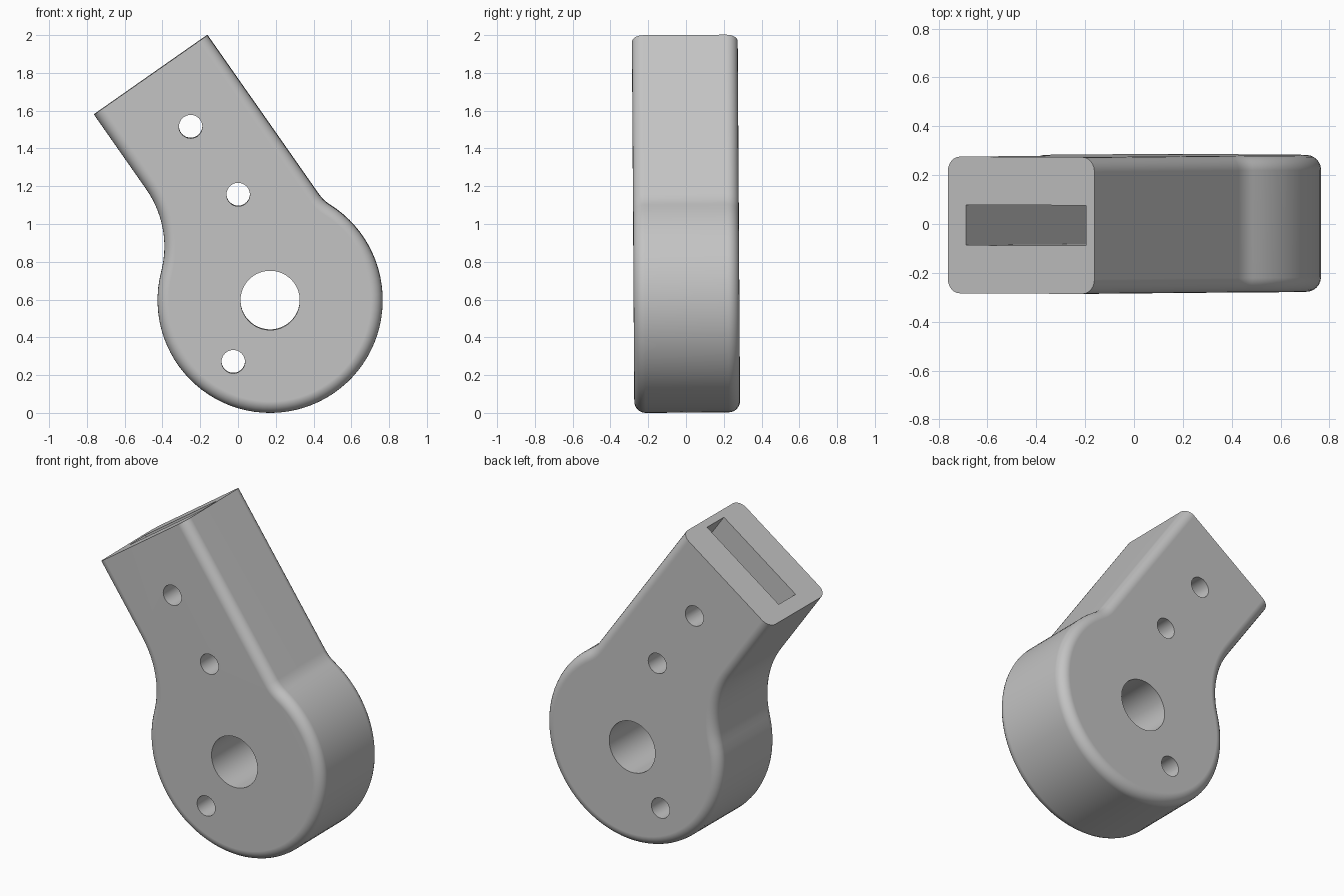
import bpy, bmesh
from math import pi, sin, cos, atan2, hypot, sqrt, radians
from mathutils import Matrix, Vector

if "Cube" in bpy.data.objects:
    bpy.data.objects.remove(bpy.data.objects["Cube"], do_unlink=True)

# Dimensions, with the pivot at the origin and the arm along local z
DISC = 0.596
LEFT, RIGHT = -0.2, 0.533
END = 1.34
HALF = 0.28
ROUND = 0.06

grey = bpy.data.materials.new("plain grey")
grey.use_nodes = True
grey.diffuse_color = (0.55, 0.55, 0.55, 1)
grey.node_tree.nodes["Principled BSDF"].inputs["Base Color"].default_value = grey.diffuse_color


def make_object(name, bm):
    bmesh.ops.recalc_face_normals(bm, faces=bm.faces)
    mesh = bpy.data.meshes.new(name)
    bm.to_mesh(mesh)
    bm.free()
    mesh.materials.append(grey)
    obj = bpy.data.objects.new(name, mesh)
    bpy.context.collection.objects.link(obj)
    return obj


def arc(cx, cz, r, a, b, n):
    return [(cx + r * cos(a + (b - a) * i / n), cz + r * sin(a + (b - a) * i / n))
            for i in range(n + 1)]


def fillet_centre(line, side, r):
    x = line + side * r
    return x, sqrt((DISC + r) ** 2 - x * x)


# Outline: straight arm blended into a round disc
r_right, r_left = 0.2, 0.53
rx, rz = fillet_centre(RIGHT, 1, r_right)
lx, lz = fillet_centre(LEFT, -1, r_left)
a_right, a_left = atan2(rz, rx), atan2(lz, lx)
outline = [(RIGHT, END + 0.3)]
outline += arc(rx, rz, r_right, pi, pi + a_right, 5)
outline += arc(0, 0, DISC, a_right, a_left - 2 * pi, 60)[1:-1]
outline += arc(lx, lz, r_left, a_left - pi, 0, 14)
outline += [(LEFT, END + 0.3)]

# Body: extruded outline, rounded rims, then a square cut at the arm end
bm = bmesh.new()
face = bm.faces.new([bm.verts.new((x, -HALF, z)) for x, z in outline])
res = bmesh.ops.extrude_face_region(bm, geom=[face])
bmesh.ops.translate(bm, vec=(0, 2 * HALF, 0),
                    verts=[g for g in res["geom"] if isinstance(g, bmesh.types.BMVert)])
if not face.is_valid or len(bm.faces) < len(outline) + 2:
    bm.faces.new([v for v in bm.verts if v.co.y < 0])
bmesh.ops.recalc_face_normals(bm, faces=bm.faces)
rims = [e for e in bm.edges if abs(e.verts[0].co.y - e.verts[1].co.y) < 0.001]
bmesh.ops.bevel(bm, geom=rims, offset=ROUND, segments=6, profile=0.5, affect='EDGES')
bmesh.ops.bisect_plane(bm, geom=bm.verts[:] + bm.edges[:] + bm.faces[:],
                       plane_co=(0, 0, END), plane_no=(0, 0, 1), clear_outer=True)
bmesh.ops.holes_fill(bm, edges=[e for e in bm.edges if e.is_boundary], sides=0)
body = make_object("lever_body", bm)

# Cutters: through holes and the deep slot in the arm end
cutters = []
for x, z, r, n in [(0, 0, 0.157, 48), (0.183, 0.556, 0.062, 32),
                   (0.183, 0.995, 0.062, 32), (-0.346, -0.154, 0.062, 32)]:
    bm = bmesh.new()
    bmesh.ops.create_cone(bm, cap_ends=True, segments=n, radius1=r, radius2=r, depth=1,
                          matrix=Matrix.Translation((x, 0, z)) @ Matrix.Rotation(pi / 2, 4, 'X'))
    cutters.append(make_object("hole_cutter", bm))
bm = bmesh.new()
bmesh.ops.create_cube(bm, size=1, matrix=Matrix.Translation((0.19, 0, 0.91))
                      @ Matrix.Diagonal((0.6, 0.165, 1, 1)))
cutters.append(make_object("slot_cutter", bm))

bpy.ops.object.select_all(action='DESELECT')
body.select_set(True)
bpy.context.view_layer.objects.active = body
for cutter in cutters:
    cutter.hide_render = True
    mod = body.modifiers.new("cut", 'BOOLEAN')
    mod.operation = 'DIFFERENCE'
    mod.solver = 'EXACT'
    mod.object = cutter
    bpy.ops.object.modifier_apply(modifier=mod.name)
    bpy.data.objects.remove(cutter, do_unlink=True)

# Lean the arm, tip it very slightly forward and stand it on the floor
place = (Matrix.Translation((0.17, 0, 1)) @ Matrix.Rotation(0.0065, 4, 'X')
         @ Matrix.Translation((0, 0, -0.402)) @ Matrix.Rotation(radians(-35), 4, 'Y'))
body.data.transform(place)
low = min(v.co.z for v in body.data.vertices)
body.data.transform(Matrix.Translation((0, 0, -low)))

bpy.ops.object.shade_smooth_by_angle(angle=radians(30))
weighted = body.modifiers.new("even_shading", 'WEIGHTED_NORMAL')
weighted.keep_sharp = True
